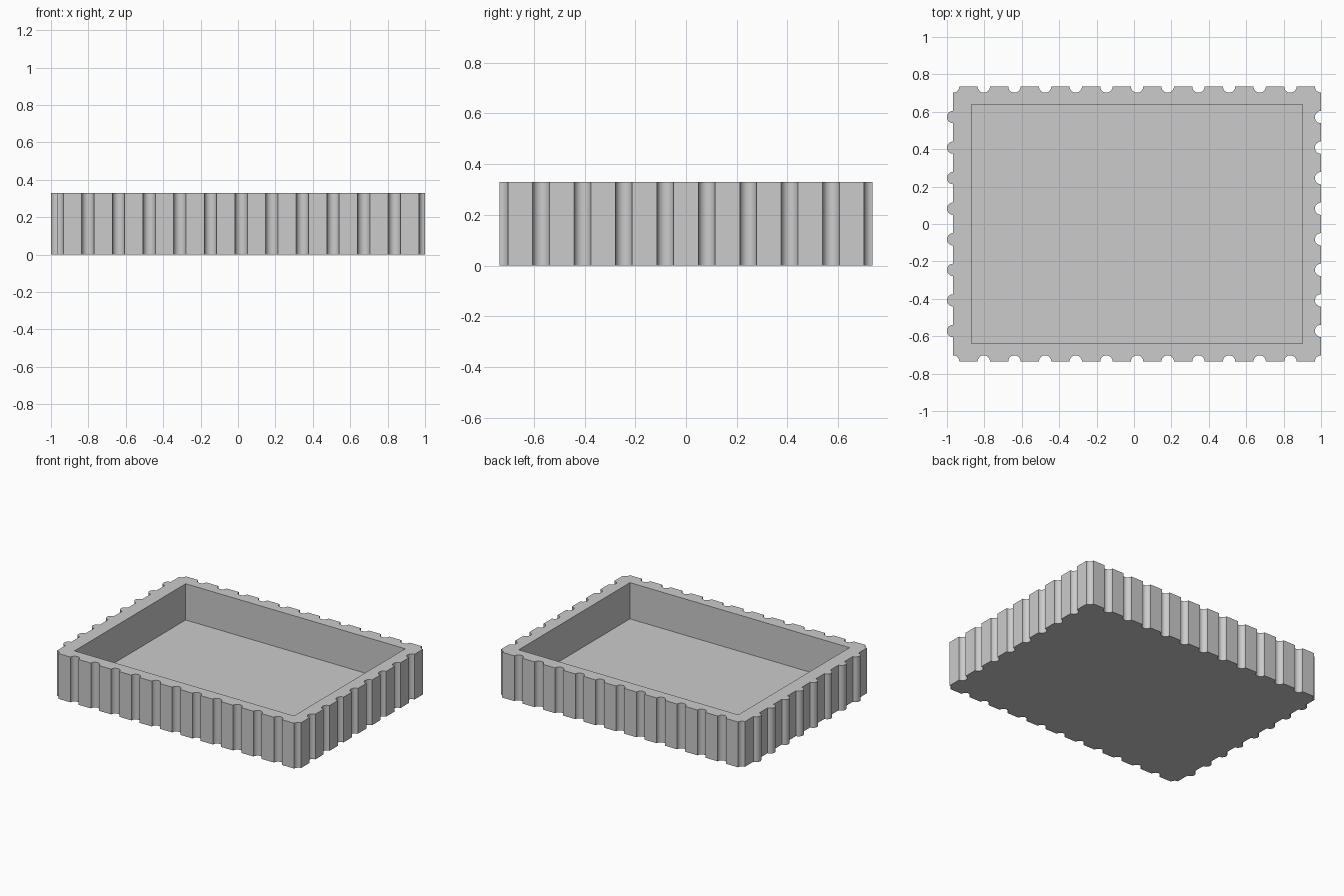
import bpy
import bmesh
from math import sin, cos, pi, radians
from mathutils import Vector

cube = bpy.data.objects.get("Cube")
if cube:
    bpy.data.objects.remove(cube, do_unlink=True)

R = 0.033                      # flute and rib radius
LEFT, RIGHT, HALF_Y = -0.967, 1.0, 0.735
HEIGHT, FLOOR = 0.33, 0.066
SEGS = 12

grey = bpy.data.materials.new("plain grey")
grey.use_nodes = True
colour = (0.6, 0.6, 0.6, 1)
grey.diffuse_color = colour
grey.node_tree.nodes["Principled BSDF"].inputs["Base Color"].default_value = colour


def side(start, along, length, count, bulge):
    """One wall outline: notched start corner, then evenly spaced half circles."""
    out = Vector((along.y, -along.x))
    pts = []
    for i in range(SEGS // 2 + 1):
        t = pi * i / SEGS
        pts.append(start + R * (along * sin(t) - out * cos(t)))
    for k in range(1, count):
        centre = start + along * (length * k / count)
        for i in range(SEGS + 1):
            t = pi * i / SEGS
            pts.append(centre + R * (out * bulge * sin(t) - along * cos(t)))
    return pts


# Outer outline: flutes on three sides, ribs on the -x side
X, Y = Vector((1, 0)), Vector((0, 1))
width, depth = RIGHT - LEFT, 2 * HALF_Y
outline = (side(Vector((LEFT, -HALF_Y)), X, width, 12, -1)
           + side(Vector((RIGHT, -HALF_Y)), Y, depth, 9, -1)
           + side(Vector((RIGHT, HALF_Y)), -X, width, 12, -1)
           + side(Vector((LEFT, HALF_Y)), -Y, depth, 9, 1))
cavity = [Vector(p) for p in ((-0.87, -0.64), (0.9, -0.64), (0.9, 0.64), (-0.87, 0.64))]

bm = bmesh.new()


def walls(points, z_base, flip):
    """Floor face plus upright walls; returns the open top edges."""
    low = [bm.verts.new((p.x, p.y, z_base)) for p in points]
    high = [bm.verts.new((p.x, p.y, HEIGHT)) for p in points]
    n = len(points)
    bm.faces.new(low if flip else low[::-1])
    for i in range(n):
        j = (i + 1) % n
        quad = [low[i], low[j], high[j], high[i]]
        bm.faces.new(quad[::-1] if flip else quad)
    return [bm.edges.get((high[i], high[(i + 1) % n])) for i in range(n)]


# Outer shell, inner cavity and the flat rim joining them
rim = walls(outline, 0, False) + walls(cavity, FLOOR, True)
bmesh.ops.triangle_fill(bm, edges=rim, use_beauty=True, normal=(0, 0, 1))
bmesh.ops.recalc_face_normals(bm, faces=bm.faces)

mesh = bpy.data.meshes.new("fluted_tray")
bm.to_mesh(mesh)
bm.free()
mesh.materials.append(grey)
tray = bpy.data.objects.new("fluted_tray", mesh)
bpy.context.scene.collection.objects.link(tray)

# Round flutes with crisp edges
bpy.context.view_layer.objects.active = tray
tray.select_set(True)
bpy.ops.object.shade_smooth_by_angle(angle=radians(30))
